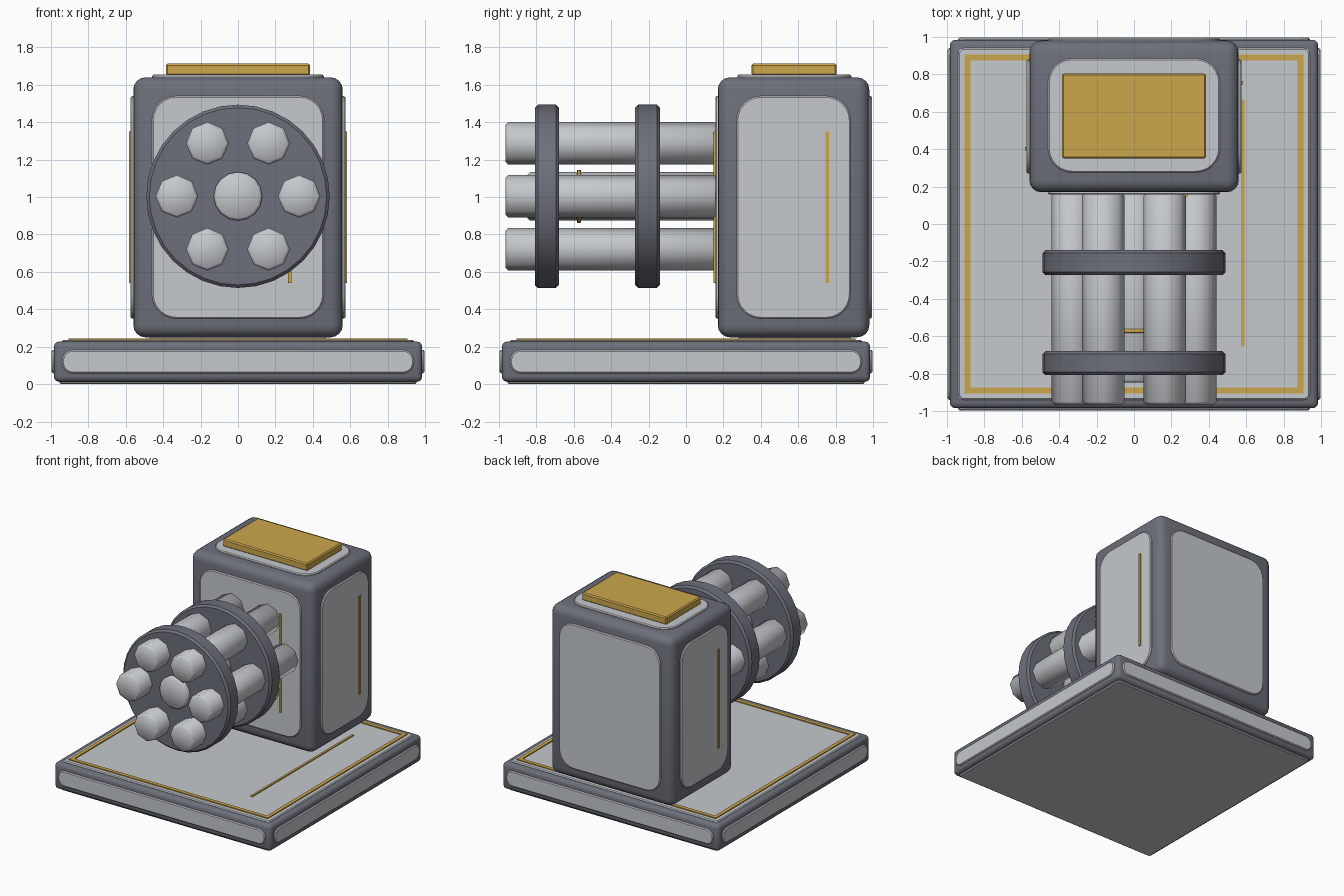
import bpy, bmesh, math
from mathutils import Matrix, Vector

if "Cube" in bpy.data.objects:
    bpy.data.objects.remove(bpy.data.objects["Cube"])


def material(name, rgb):
    m = bpy.data.materials.new(name)
    m.diffuse_color = (*rgb, 1)
    m.use_nodes = True
    m.node_tree.nodes["Principled BSDF"].inputs["Base Color"].default_value = m.diffuse_color
    return m


LIGHT = material("light_metal", (0.56, 0.585, 0.605))
DARK = material("dark_steel", (0.150, 0.162, 0.195))
GOLD = material("gold_trim", (0.60, 0.385, 0.072))


def finish(name, bm, mat, bevel=0, segments=1, angle=35):
    bmesh.ops.recalc_face_normals(bm, faces=bm.faces)
    me = bpy.data.meshes.new(name)
    bm.to_mesh(me)
    bm.free()
    ob = bpy.data.objects.new(name, me)
    bpy.context.collection.objects.link(ob)
    me.materials.append(mat)
    bpy.ops.object.select_all(action='DESELECT')
    ob.select_set(True)
    bpy.context.view_layer.objects.active = ob
    if bevel:
        mod = ob.modifiers.new("bevel", 'BEVEL')
        mod.width, mod.segments = bevel, segments
        mod.limit_method, mod.angle_limit = 'ANGLE', math.radians(50)
        bpy.ops.object.modifier_apply(modifier=mod.name)
    bpy.ops.object.shade_smooth_by_angle(angle=math.radians(angle))
    return ob


def box(name, lo, hi, mat, bevel=0, segments=1):
    lo, hi = Vector(lo), Vector(hi)
    bm = bmesh.new()
    bmesh.ops.create_cube(bm, size=1, matrix=Matrix.Translation((lo + hi) / 2)
                          @ Matrix.Diagonal((*(hi - lo), 1)))
    return finish(name, bm, mat, bevel, segments)


def panel(name, centre, normal, w, h, radius, depth=0.035):
    """Rounded plate whose outer face is at centre, facing along normal."""
    n = Vector(normal)
    u = Vector((0, 1, 0)) if abs(n.x) > 0.5 else Vector((1, 0, 0))
    v = n.cross(u)
    bm = bmesh.new()
    ring = []
    for i, (sx, sy) in enumerate([(1, 1), (-1, 1), (-1, -1), (1, -1)]):
        for k in range(7):
            a = math.radians(90 * i + 15 * k)
            p = (sx * (w / 2 - radius) + radius * math.cos(a),
                 sy * (h / 2 - radius) + radius * math.sin(a))
            ring.append(bm.verts.new(Vector(centre) + u * p[0] + v * p[1]))
    face = bm.faces.new(ring)
    ext = bmesh.ops.extrude_face_region(bm, geom=[face])
    moved = [g for g in ext["geom"] if isinstance(g, bmesh.types.BMVert)]
    bmesh.ops.translate(bm, verts=moved, vec=-n * depth)
    return finish(name, bm, LIGHT, 0.007, 1, 30)


def barrel(name, x, z, r, y0, y1, sides, mat, bevel, angle=50):
    """Cylinder running along y."""
    bm = bmesh.new()
    bmesh.ops.create_cone(bm, cap_ends=True, segments=sides, radius1=r, radius2=r,
                          depth=y1 - y0,
                          matrix=Matrix.Translation((x, (y0 + y1) / 2, z))
                          @ Matrix.Rotation(math.pi / 2, 4, 'X'))
    # only bevel the end rims
    rims = [e for e in bm.edges if abs(e.verts[0].co.y - e.verts[1].co.y) < 1e-5]
    bmesh.ops.bevel(bm, geom=rims, offset=bevel, segments=1, affect='EDGES')
    return finish(name, bm, mat, angle=angle)


# Base slab with inset-look plates on every side
box("base", (-0.985, -0.985, 0.012), (0.985, 0.985, 0.228), DARK, 0.03, 3)
panel("base_top_plate", (0, 0, 0.237), (0, 0, 1), 1.88, 1.88, 0.03)
panel("base_bottom_plate", (0, 0, 0), (0, 0, -1), 1.91, 1.91, 0.03)
for label, n in (("front", (0, -1, 0)), ("back", (0, 1, 0)),
                 ("left", (-1, 0, 0)), ("right", (1, 0, 0))):
    c = Vector(n) * 0.996 + Vector((0, 0, 0.12))
    panel("base_" + label + "_plate", c, n, 1.88, 0.125, 0.058)

# Gold border and line on the base
for s, side in ((-1, "a"), (1, "b")):
    y, x = s * 0.89, s * 0.89
    box("border_x_" + side, (-0.905, y - 0.015, 0.23), (0.905, y + 0.015, 0.245), GOLD)
    box("border_y_" + side, (x - 0.015, -0.875, 0.23), (x + 0.015, 0.875, 0.245), GOLD)
box("base_line", (0.572, -0.655, 0.23), (0.59, 0.665, 0.245), GOLD)

# Housing with rounded plates
box("housing", (-0.56, 0.17, 0.25), (0.56, 0.98, 1.64), DARK, 0.065, 4)
box("housing_foot", (-0.47, 0.28, 0.225), (0.47, 0.88, 0.27), LIGHT)
panel("housing_front_plate", (0, 0.157, 0.945), (0, -1, 0), 0.92, 1.19, 0.13)
panel("housing_back_plate", (0, 0.994, 0.945), (0, 1, 0), 0.92, 1.19, 0.13)
panel("housing_left_plate", (-0.574, 0.575, 0.945), (-1, 0, 0), 0.61, 1.19, 0.13)
panel("housing_right_plate", (0.574, 0.575, 0.945), (1, 0, 0), 0.61, 1.19, 0.13)
panel("housing_top_plate", (0, 0.58, 1.654), (0, 0, 1), 0.92, 0.61, 0.13)

# Gold top block and upright strips
box("top_block", (-0.385, 0.35, 1.65), (0.385, 0.805, 1.713), GOLD, 0.009, 1)
box("right_strip", (0.56, 0.747, 0.54), (0.582, 0.765, 1.35), GOLD)
box("left_strip", (-0.582, 0.393, 0.54), (-0.56, 0.411, 1.35), GOLD)
box("front_strip", (0.267, 0.148, 0.54), (0.285, 0.17, 1.35), GOLD)

# Rotary cluster: hub, six tubes, two clamping discs
AXIS_Z = 1.004
barrel("hub", 0, AXIS_Z, 0.13, -0.848, 0.165, 16, LIGHT, 0.014)
barrel("hub_ring", 0, AXIS_Z, 0.142, -0.582, -0.562, 16, GOLD, 0.003)
for i in range(6):
    a = i * math.pi / 3
    barrel("tube_%d" % (i + 1), 0.327 * math.cos(a), AXIS_Z + 0.327 * math.sin(a),
           0.114, -0.965, 0.165, 8, LIGHT, 0.014)
barrel("front_disc", 0, AXIS_Z, 0.49, -0.808, -0.68, 32, DARK, 0.016, 30)
barrel("rear_disc", 0, AXIS_Z, 0.49, -0.272, -0.14, 32, DARK, 0.016, 30)
